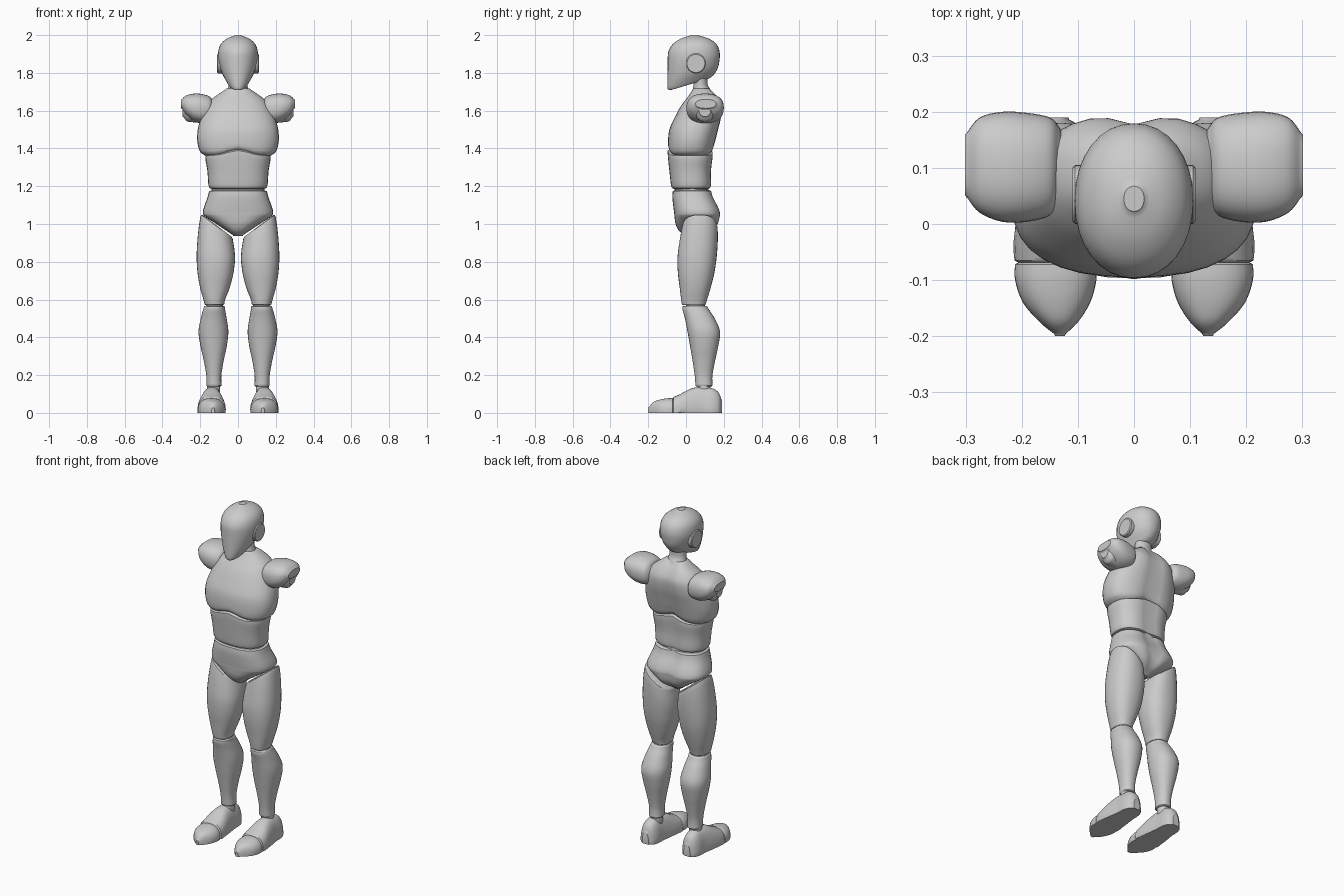
import bpy, bmesh, math


def catmull(p0, p1, p2, p3, t):
    return tuple(0.5 * (2*b + (c-a)*t + (2*a-5*b+4*c-d)*t*t + (3*b-a-3*c+d)*t**3)
                 for a, b, c, d in zip(p0, p1, p2, p3))


def clamp(v):
    return max(0.0, min(1.0, v))


def loft(name, rings, axis='z', n=2.2, warp=None, mirror=False, steps=4, seg=32, lip=0.005):
    """Rings are (position, a_min, a_max, b_min, b_max), smoothly interpolated."""
    pts = []
    last = len(rings) - 1
    for i in range(last):
        q = [rings[max(0, min(last, i + k))] for k in (-1, 0, 1, 2)]
        pts += [catmull(*q, s / steps) for s in range(steps)]
    pts.append(rings[-1])

    def inset(r, d):
        t, a0, a1, b0, b1 = r
        e, f = (a1 - a0) * 0.05, (b1 - b0) * 0.05
        return (t + d, a0 + e, a1 - e, b0 + f, b1 - f)
    sign = 1 if pts[-1][0] > pts[0][0] else -1
    pts = [inset(pts[0], -lip * sign)] + pts + [inset(pts[-1], lip * sign)]

    bm = bmesh.new()
    loops = []
    for t, a0, a1, b0, b1 in pts:
        loop = []
        for k in range(seg):
            u = 2 * math.pi * k / seg
            c, s = math.cos(u), math.sin(u)
            a = (a0 + a1) / 2 + (a1 - a0) / 2 * math.copysign(abs(c) ** (2 / n), c)
            b = (b0 + b1) / 2 + (b1 - b0) / 2 * math.copysign(abs(s) ** (2 / n), s)
            co = {'z': (a, b, t), 'y': (a, t, b), 'x': (t, a, b)}[axis]
            loop.append(bm.verts.new(warp(*co) if warp else co))
        loops.append(loop)
    for p, q in zip(loops, loops[1:]):
        for k in range(seg):
            j = (k + 1) % seg
            bm.faces.new((p[k], p[j], q[j], q[k]))
    bm.faces.new(loops[0])
    bm.faces.new(loops[-1])
    bmesh.ops.recalc_face_normals(bm, faces=bm.faces)
    me = bpy.data.meshes.new(name)
    bm.to_mesh(me)
    bm.free()
    me.shade_smooth()
    me.set_sharp_from_angle(angle=math.radians(40))
    ob = bpy.data.objects.new(name, me)
    bpy.context.collection.objects.link(ob)
    if mirror:
        m = ob.modifiers.new("Mirror", 'MIRROR')
        m.use_mirror_merge = False
    return ob


def sym(t, rx, y0, y1):
    return (t, -rx, rx, y0, y1)


# Head: underside tilts up towards the nape
def head_warp(x, y, z):
    t = clamp((1.90 - z) / 0.14)
    return x, y, z + 0.30 * (y - 0.03) * t


loft("head", [sym(1.745, .048, -.092, .13), sym(1.76, .06, -.098, .152),
              sym(1.80, .085, -.098, .17), sym(1.86, .103, -.097, .178),
              sym(1.91, .105, -.094, .178), sym(1.95, .093, -.072, .163),
              sym(1.98, .062, -.03, .125), sym(1.997, .02, .02, .07)],
     n=2.1, warp=head_warp, lip=.003)
loft("ear", [(.085, 0, .105, 1.797, 1.903), (.105, 0, .105, 1.797, 1.903)],
     axis='x', n=2, mirror=True, steps=1)
loft("neck", [sym(1.67, .062, .03, .15), sym(1.71, .055, .035, .13),
              sym(1.74, .05, .04, .115), sym(1.79, .05, .04, .115)], n=2)


# Torso: arched seams and a groove down the spine
def groove(x, y, depth):
    return y - depth * math.exp(-(x / .04) ** 2) * clamp((y - .06) / .08)


def chest_warp(x, y, z):
    lift = .03 * math.exp(-(x / .075) ** 2) * clamp((1.45 - z) / .08)
    return x, groove(x, y, .018), z + lift


def belly_warp(x, y, z):
    lift = .03 * math.exp(-(x / .075) ** 2) * clamp((z - 1.29) / .08)
    return x, groove(x, y, .014), z + lift


loft("chest", [sym(1.363, .175, -.08, .13), sym(1.385, .202, -.093, .147),
               sym(1.44, .216, -.095, .16), sym(1.50, .213, -.088, .175),
               sym(1.56, .197, -.062, .19), sym(1.62, .170, -.03, .195),
               sym(1.66, .14, 0, .18), sym(1.69, .10, .022, .16),
               sym(1.712, .068, .035, .14)], n=2.4, warp=chest_warp)
loft("abdomen", [sym(1.19, .15, -.074, .133), sym(1.21, .157, -.08, .138),
                 sym(1.28, .162, -.088, .138), sym(1.34, .172, -.096, .146),
                 sym(1.362, .172, -.097, .147)], n=2.5, warp=belly_warp)
loft("waist_joint", [sym(1.14, .14, -.06, .12), sym(1.22, .14, -.06, .12)], n=2.4, steps=1)


# Pelvis
def pelvis_warp(x, y, z):
    return x, groove(x, y, .022), z


loft("pelvis", [sym(1.174, .153, -.07, .14), sym(1.14, .162, -.072, .15),
                sym(1.09, .18, -.067, .175), sym(1.06, .186, -.063, .185),
                sym(1.04, .175, -.061, .185), sym(1.0, .115, -.055, .178),
                sym(.965, .062, -.038, .155), sym(.942, .028, -.01, .115)],
     n=2.6, warp=pelvis_warp)

# Shoulders: cap with a round arm socket
loft("shoulder_cap", [(.135, .035, .175, 1.555, 1.655), (.15, .015, .19, 1.54, 1.675),
                      (.19, .004, .198, 1.533, 1.688), (.235, .004, .2, 1.545, 1.69),
                      (.275, .02, .19, 1.575, 1.68), (.296, .045, .165, 1.61, 1.662)],
     axis='x', n=2.4, mirror=True)
loft("arm_socket", [(.18, .048, .152, 1.533, 1.64), (.25, .048, .152, 1.54, 1.645),
                    (.272, .053, .147, 1.545, 1.645), (.288, .066, .134, 1.565, 1.635)],
     axis='x', n=2, mirror=True)


# Legs: thigh top slopes down towards the crotch
def thigh_warp(x, y, z):
    return x, y, z + .75 * (x - .11) * clamp((z - .78) / .2)


loft("thigh", [(.575, .073, .177, -.022, .105), (.60, .068, .183, -.026, .112),
               (.66, .045, .2, -.033, .13), (.74, .024, .214, -.043, .15),
               (.82, .016, .219, -.045, .162), (.90, .018, .212, -.035, .168),
               (.96, .025, .202, -.024, .168), (.985, .028, .195, -.018, .165)],
     n=2.3, warp=thigh_warp, mirror=True)
loft("knee_joint", [(.54, .08, .17, 0, .1), (.60, .08, .17, 0, .1)], mirror=True, steps=1)
loft("shin", [(.145, .087, .167, .05, .14), (.20, .088, .168, .046, .14),
              (.28, .075, .182, .034, .155), (.35, .06, .198, .022, .17),
              (.43, .051, .209, .008, .18), (.50, .06, .197, -.006, .152),
              (.545, .068, .185, -.018, .123), (.562, .07, .18, -.018, .113)],
     n=2.2, mirror=True)
loft("ankle_joint", [(.10, .095, .165, .06, .13), (.16, .095, .165, .06, .13)],
     mirror=True, steps=1)


# Feet: flat soles, narrowing upwards
def foot_warp(x, y, z):
    z = max(0.0, z)
    c = .135
    return c + (x - c) * (1 - 2.2 * max(0, z - .02) * clamp((y + .12) / .15)), y, z


loft("foot", [(-.065, .065, .213, -.05, .085), (-.03, .065, .215, -.05, .10),
              (.03, .072, .208, -.05, .13), (.09, .08, .198, -.05, .137),
              (.14, .083, .195, -.05, .13), (.172, .095, .182, -.05, .108),
              (.186, .115, .162, -.04, .075)],
     axis='y', n=2.7, warp=foot_warp, mirror=True, lip=.004)
loft("toes", [(-.072, .068, .212, -.05, .078), (-.10, .067, .212, -.05, .077),
              (-.14, .078, .198, -.05, .07), (-.175, .1, .168, -.04, .056),
              (-.196, .122, .142, -.025, .03)],
     axis='y', n=2.4, warp=foot_warp, mirror=True, lip=.004)
